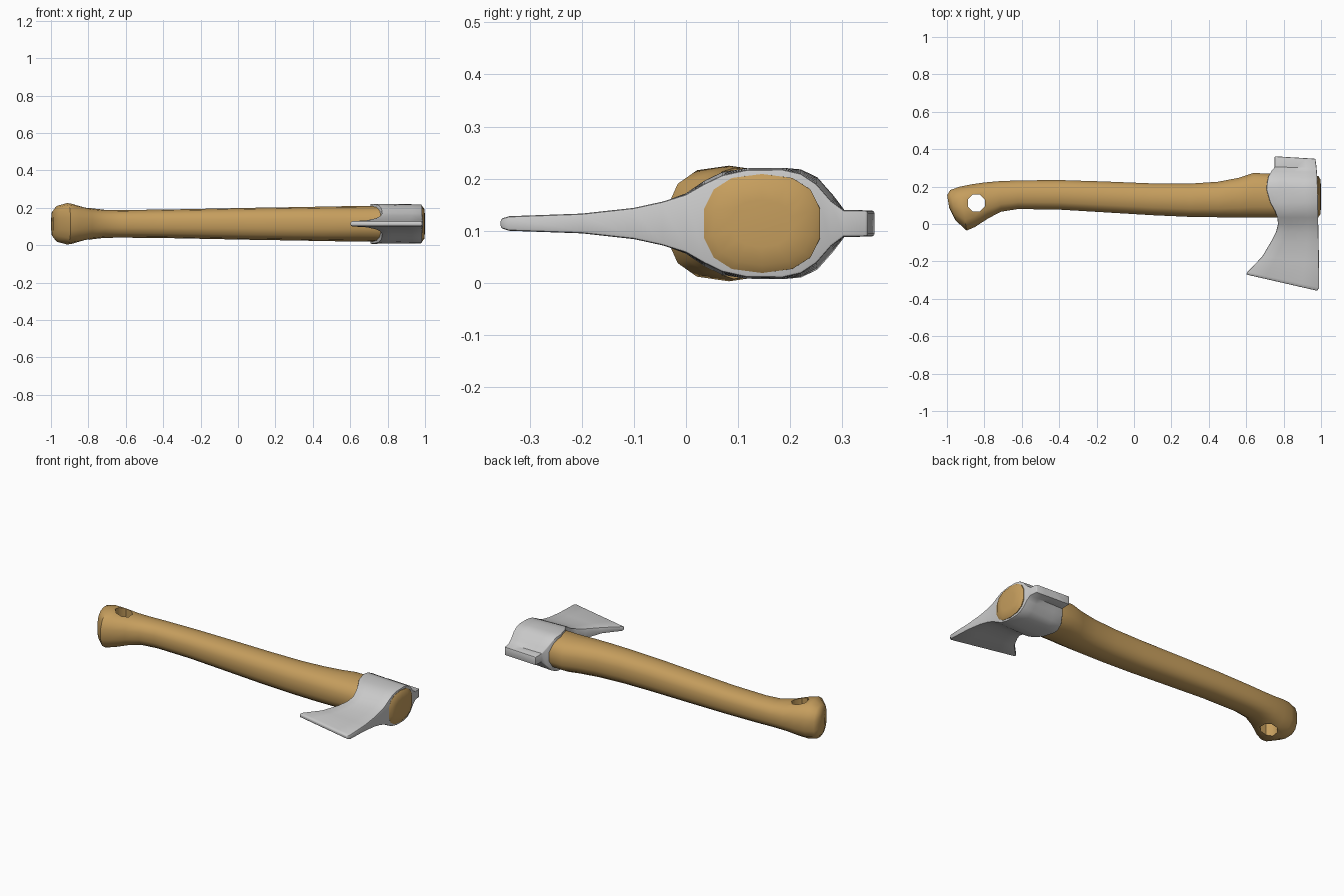
import bpy, bmesh, math

ZC = 0.114  # mid-plane height of the axe


def make_object(name, bm, angle=40):
    bmesh.ops.recalc_face_normals(bm, faces=bm.faces)
    mesh = bpy.data.meshes.new(name)
    bm.to_mesh(mesh)
    bm.free()
    ob = bpy.data.objects.new(name, mesh)
    bpy.context.collection.objects.link(ob)
    return ob


def activate(ob):
    bpy.ops.object.select_all(action='DESELECT')
    ob.select_set(True)
    bpy.context.view_layer.objects.active = ob


def skin(bm, rings):
    """Bridge closed rings of equal size and cap both ends."""
    n = len(rings[0])
    for a, b in zip(rings, rings[1:]):
        for i in range(n):
            j = (i + 1) % n
            bm.faces.new((a[i], a[j], b[j], b[i]))
    bm.faces.new(rings[0])
    bm.faces.new(rings[-1])


def spow(v, p):
    return math.copysign(abs(v) ** p, v)


# Wooden handle: tilted rounded sections (x, y of upper edge, x, y of lower edge, half height)
sections = [
    (-0.999, 0.155, -0.988, 0.085, 0.065),
    (-0.982, 0.182, -0.955, 0.020, 0.096),
    (-0.930, 0.200, -0.895, -0.035, 0.111),
    (-0.870, 0.212, -0.850, -0.016, 0.102),
    (-0.800, 0.222, -0.780, 0.030, 0.084),
    (-0.720, 0.229, -0.710, 0.066, 0.075),
    (-0.620, 0.233, -0.620, 0.080, 0.074),
    (-0.400, 0.235, -0.400, 0.077, 0.076),
    (-0.150, 0.227, -0.150, 0.062, 0.081),
    (0.100, 0.217, 0.100, 0.047, 0.086),
    (0.300, 0.216, 0.300, 0.038, 0.089),
    (0.450, 0.226, 0.450, 0.036, 0.092),
    (0.560, 0.247, 0.560, 0.035, 0.094),
    (0.640, 0.273, 0.640, 0.035, 0.095),
    (0.740, 0.268, 0.740, 0.035, 0.096),
    (0.985, 0.257, 0.985, 0.035, 0.095),
    (0.996, 0.240, 0.996, 0.052, 0.080),
    (1.000, 0.200, 1.000, 0.090, 0.045),
]
N = 14
bm = bmesh.new()
rings = []
for xt, yt, xb, yb, h in sections:
    ring = []
    for i in range(N):
        a = 2 * math.pi * i / N
        s = spow(math.sin(a), 0.8)
        s /= math.sin(3 * math.pi * 2 / N) ** 0.8   # flat sides reach the outline
        t = 0.5 + 0.5 * s
        z = ZC + h * spow(math.cos(a), 0.8)
        ring.append(bm.verts.new((xb + (xt - xb) * t, yb + (yt - yb) * t, z)))
    rings.append(ring)
skin(bm, rings)
handle = make_object("handle", bm)
wood = bpy.data.materials.new("wood")
wood.diffuse_color = (0.56, 0.34, 0.11, 1)
handle.data.materials.append(wood)

# Eight-sided lanyard hole through the grip end
bpy.ops.mesh.primitive_cylinder_add(vertices=8, radius=0.049, depth=0.6,
                                    location=(-0.843, 0.113, ZC),
                                    rotation=(0, 0, math.pi / 8))
cutter = bpy.context.object
cutter.name = "hole_cutter"
cutter.data.materials.append(wood)
mod = handle.modifiers.new("hole", 'BOOLEAN')
mod.object = cutter
mod.operation = 'DIFFERENCE'
mod.solver = 'EXACT'
activate(handle)
bpy.ops.object.modifier_apply(modifier="hole")
bpy.data.objects.remove(cutter)
bpy.ops.object.shade_smooth_by_angle(angle=math.radians(45))

# Axe head: rows from cutting edge to poll
# (left x, left y, right x, right y, half thickness left, half thickness right)
rows = [
    (0.600, -0.270, 0.980, -0.357, 0.009, 0.009),
    (0.606, -0.257, 0.990, -0.340, 0.014, 0.014),
    (0.685, -0.175, 0.989, -0.200, 0.019, 0.019),
    (0.735, -0.090, 0.987, -0.100, 0.030, 0.030),
    (0.760, -0.040, 0.986, -0.045, 0.043, 0.042),
    (0.770, 0.000, 0.985, 0.000, 0.058, 0.056),
    (0.766, 0.035, 0.985, 0.035, 0.082, 0.076),
    (0.753, 0.070, 0.984, 0.070, 0.099, 0.093),
    (0.728, 0.115, 0.983, 0.115, 0.106, 0.103),
    (0.708, 0.185, 0.982, 0.185, 0.107, 0.104),
    (0.711, 0.220, 0.981, 0.220, 0.104, 0.096),
    (0.718, 0.252, 0.980, 0.250, 0.089, 0.076),
    (0.735, 0.283, 0.978, 0.278, 0.054, 0.044),
    (0.752, 0.304, 0.976, 0.302, 0.026, 0.026),
    (0.752, 0.362, 0.970, 0.349, 0.025, 0.025),
]
COLS = 4
bm = bmesh.new()
rings = []
for xl, yl, xr, yr, hl, hr in rows:
    upper = []
    for c in range(COLS + 1):
        t = c / COLS
        upper.append((xl + (xr - xl) * t, yl + (yr - yl) * t, hl + (hr - hl) * t))
    ring = [bm.verts.new((x, y, ZC + h)) for x, y, h in upper]
    ring += [bm.verts.new((x, y, ZC - h)) for x, y, h in reversed(upper)]
    rings.append(ring)
skin(bm, rings)
head = make_object("axe_head", bm)
bevel = head.modifiers.new("soft_edges", 'BEVEL')
bevel.width = 0.005
bevel.segments = 2
bevel.limit_method = 'ANGLE'
bevel.angle_limit = math.radians(50)
activate(head)
bpy.ops.object.modifier_apply(modifier="soft_edges")
bpy.ops.object.shade_smooth_by_angle(angle=math.radians(40))
